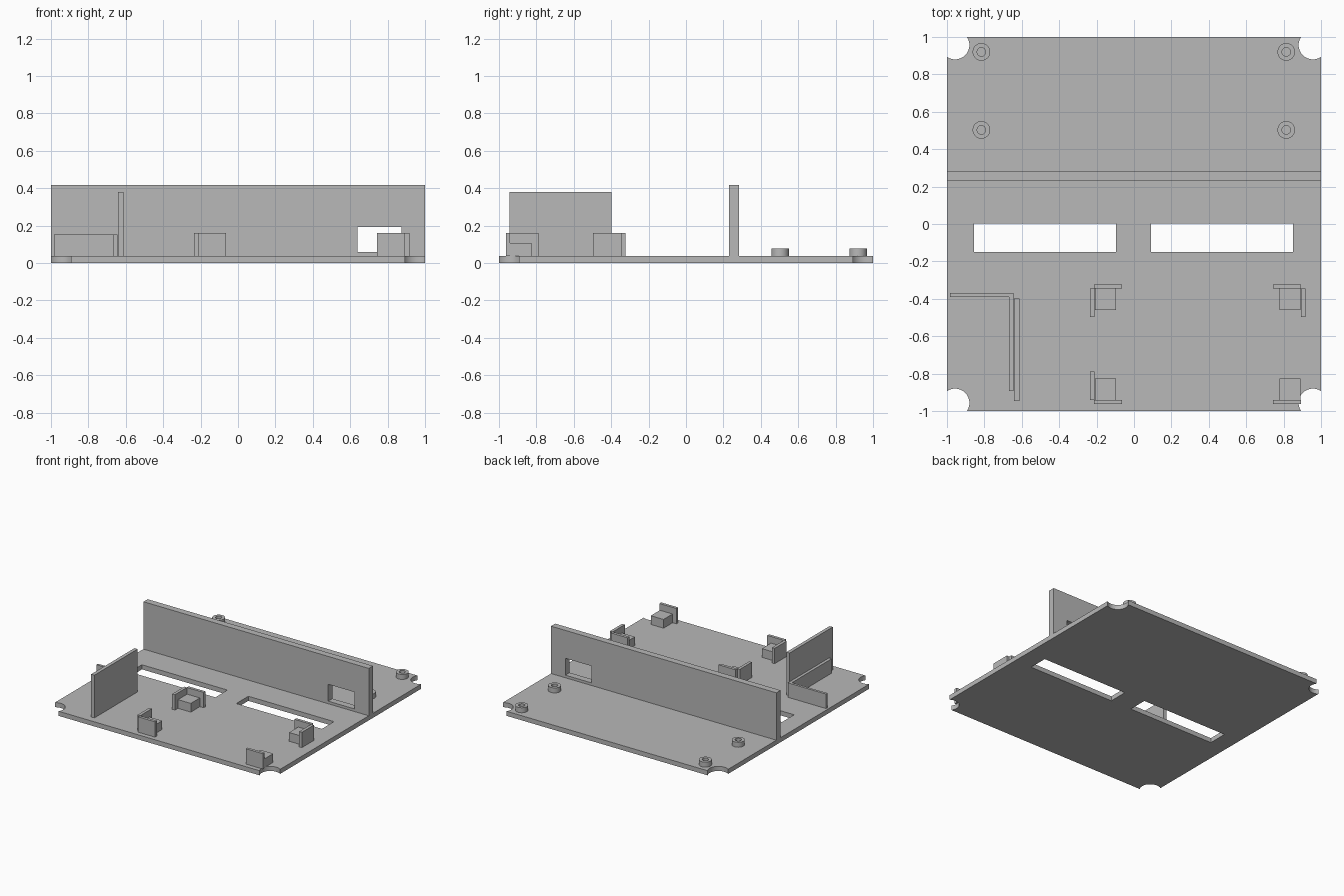
import bpy
import bmesh
import math
from mathutils import Matrix

cube = bpy.data.objects.get("Cube")
if cube:
    bpy.data.objects.remove(cube, do_unlink=True)

COLOUR = (0.48, 0.48, 0.48, 1.0)
grey = bpy.data.materials.new("plain_grey")
grey.use_nodes = True
grey.diffuse_color = COLOUR
grey.node_tree.nodes["Principled BSDF"].inputs["Base Color"].default_value = COLOUR

TOP = 0.037  # upper face of the base plate


def link(name, mesh):
    obj = bpy.data.objects.new(name, mesh)
    bpy.context.collection.objects.link(obj)
    mesh.materials.clear()
    mesh.materials.append(grey)
    return obj


def box(name, x0, x1, y0, y1, z1, z0=TOP):
    bm = bmesh.new()
    bmesh.ops.create_cube(bm, size=1)
    size = Matrix.Diagonal((x1 - x0, y1 - y0, z1 - z0, 1))
    centre = Matrix.Translation(((x0 + x1) / 2, (y0 + y1) / 2, (z0 + z1) / 2))
    bm.transform(centre @ size)
    mesh = bpy.data.meshes.new(name)
    bm.to_mesh(mesh)
    bm.free()
    return link(name, mesh)


def rect(x0, x1, y0, y1):
    return [(x0, y0), (x1, y0), (x1, y1), (x0, y1)]


def circle(radius, count=32):
    return [(radius * math.cos(math.tau * i / count),
             radius * math.sin(math.tau * i / count)) for i in range(count)]


def extrude(name, outlines, depth, matrix, smooth=False):
    """Solid from an outer outline plus hole outlines, from z=0 to depth."""
    curve = bpy.data.curves.new(name, "CURVE")
    curve.dimensions = "2D"
    curve.fill_mode = "BOTH"
    curve.extrude = depth / 2
    for points in outlines:
        spline = curve.splines.new("POLY")
        spline.points.add(len(points) - 1)
        for p, (x, y) in zip(spline.points, points):
            p.co = (x, y, 0, 1)
        spline.use_cyclic_u = True
    temp = bpy.data.objects.new(name + "_outline", curve)
    bpy.context.collection.objects.link(temp)
    graph = bpy.context.evaluated_depsgraph_get()
    mesh = bpy.data.meshes.new_from_object(temp.evaluated_get(graph))
    bpy.data.objects.remove(temp, do_unlink=True)
    bpy.data.curves.remove(curve)
    bm = bmesh.new()
    bm.from_mesh(mesh)
    bmesh.ops.remove_doubles(bm, verts=bm.verts, dist=0.0001)
    bm.transform(matrix @ Matrix.Translation((0, 0, depth / 2)))
    bmesh.ops.recalc_face_normals(bm, faces=bm.faces)
    for f in bm.faces:
        f.smooth = False
        f.material_index = 0
    bm.to_mesh(mesh)
    bm.free()
    mesh.name = name
    obj = link(name, mesh)
    if smooth:
        bpy.ops.object.select_all(action="DESELECT")
        obj.select_set(True)
        bpy.context.view_layer.objects.active = obj
        bpy.ops.object.shade_smooth_by_angle(angle=math.radians(30))
    return obj


# Base plate: scalloped corners and two long slots
c, r, steps = 0.957, 0.077, 16
overlap = math.asin((1 - c) / r)
start, end = 1.5 * math.pi + overlap, math.pi - overlap
outline = []
for quarter in range(4):
    turn = Matrix.Rotation(quarter * math.pi / 2, 2)
    for i in range(steps + 1):
        a = start + (end - start) * i / steps
        x, y = c + r * math.cos(a), c + r * math.sin(a)
        outline.append((turn[0][0] * x + turn[0][1] * y,
                        turn[1][0] * x + turn[1][1] * y))
slots = [rect(-0.855, -0.096, -0.15, 0.003), rect(0.09, 0.85, -0.15, 0.003)]
extrude("base_plate", [outline] + slots, TOP, Matrix.Identity(4), True)

# Tall cross wall with a rectangular window
upright = Matrix.Translation((0, 0.283, 0)) @ Matrix.Rotation(math.pi / 2, 4, "X")
extrude("cross_wall", [rect(-1, 1, TOP, 0.417), rect(0.64, 0.873, 0.058, 0.193)],
        0.053, upright)

# Four ring-shaped screw bosses
for side, x in (("right", -0.816), ("left", 0.814)):
    for place, y in (("inner", 0.503), ("rear", 0.92)):
        extrude(f"screw_boss_{place}_{side}", [circle(0.047), circle(0.023)],
                0.04, Matrix.Translation((x, y, TOP)), True)

# Side compartment: low L-shaped fence and a tall divider
box("fence_back", -0.984, -0.645, -0.39, -0.37, 0.153)
box("fence_side", -0.668, -0.645, -0.893, -0.39, 0.153)
box("tall_divider", -0.641, -0.613, -0.945, -0.397, 0.38)

# Corner holders: support block, end stop and side stop
BLOCK, STOP = 0.107, 0.16
for side, edge, s in (("right", -0.211, 1), ("left", 0.892, -1)):
    for place, line, t in (("rear", -0.346, -1), ("front", -0.94, 1)):
        tag = f"{place}_{side}"

        def part(name, u0, u1, v0, v1, height):
            xs = sorted((edge + s * u0, edge + s * u1))
            ys = sorted((line + t * v0, line + t * v1))
            box(f"{name}_{tag}", *xs, *ys, height)

        part("support_block", 0.002, 0.115, 0, 0.115, BLOCK)
        part("end_stop", -0.002, 0.148, -0.023, 0, STOP)
        if tag != "front_left":
            part("side_stop", -0.024, 0, 0, 0.152, STOP)
